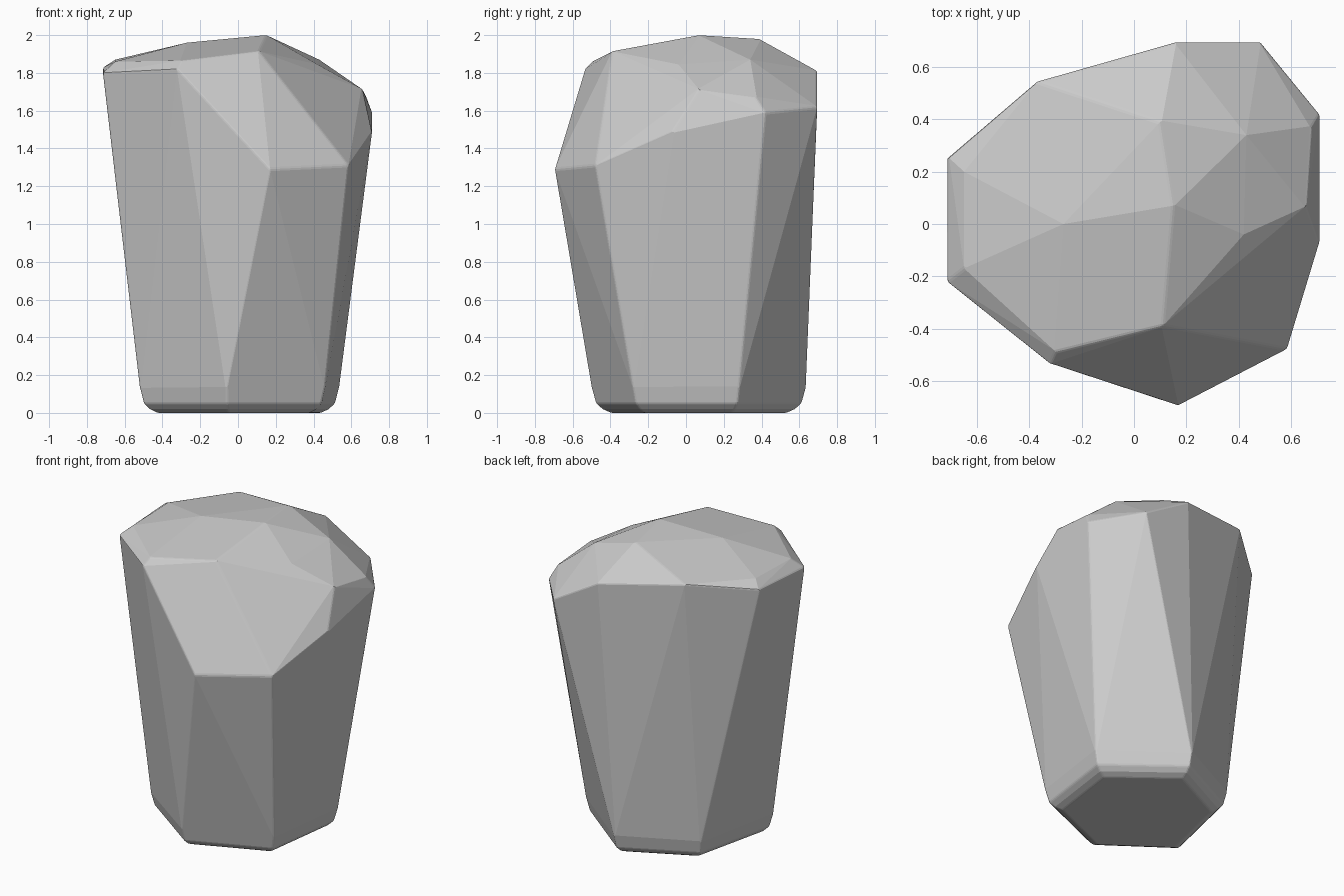
import bpy, bmesh

if "Cube" in bpy.data.objects:
    bpy.data.objects.remove(bpy.data.objects["Cube"])

# Base outline, just above the floor
base = [(-.52, -.17), (-.06, -.50), (.46, -.28), (.535, .28), (.08, .635), (-.39, .40)]

# Rim where the sides meet the crown
rim = [(-.715, .25, 1.83), (-.37, .545, 1.885), (.16, .695, 1.81), (.485, .695, 1.62),
       (.71, .42, 1.59), (.71, -.07, 1.49), (.585, -.48, 1.31), (.17, -.695, 1.29),
       (-.32, -.535, 1.82), (-.715, -.22, 1.80)]

# Crown: peak, shoulders and the upper edge of the big front chip
crown = [(.15, .07, 2.0), (-.27, 0, 1.96), (.10, .39, 1.98), (.43, .34, 1.87),
         (.68, .37, 1.67), (.11, -.39, 1.915), (.26, -.02, 1.92), (.42, -.04, 1.845),
         (.66, .07, 1.71), (-.65, -.17, 1.86), (-.65, .20, 1.87), (-.30, -.49, 1.865)]

bm = bmesh.new()
# Rounded foot: the base outline shrinks toward the floor
for scale, z in ((1, .13), (.96, .05), (.90, .02), (.82, 0)):
    for x, y in base:
        bm.verts.new((x * scale, .07 + (y - .07) * scale, z))
for p in rim + crown:
    bm.verts.new(p)

# Faceted stone skin
bmesh.ops.convex_hull(bm, input=bm.verts[:])
loose = [v for v in bm.verts if not v.link_faces]
bmesh.ops.delete(bm, geom=loose, context='VERTS')
bmesh.ops.dissolve_limit(bm, angle_limit=.02, verts=bm.verts[:], edges=bm.edges[:])
bmesh.ops.recalc_face_normals(bm, faces=bm.faces[:])

mesh = bpy.data.meshes.new("faceted_stone")
bm.to_mesh(mesh)
bm.free()
stone = bpy.data.objects.new("faceted_stone", mesh)
bpy.context.collection.objects.link(stone)

# Slightly worn edges
worn = stone.modifiers.new("worn_edges", 'BEVEL')
worn.width = .009
worn.segments = 2
worn.limit_method = 'ANGLE'
worn.angle_limit = .4
